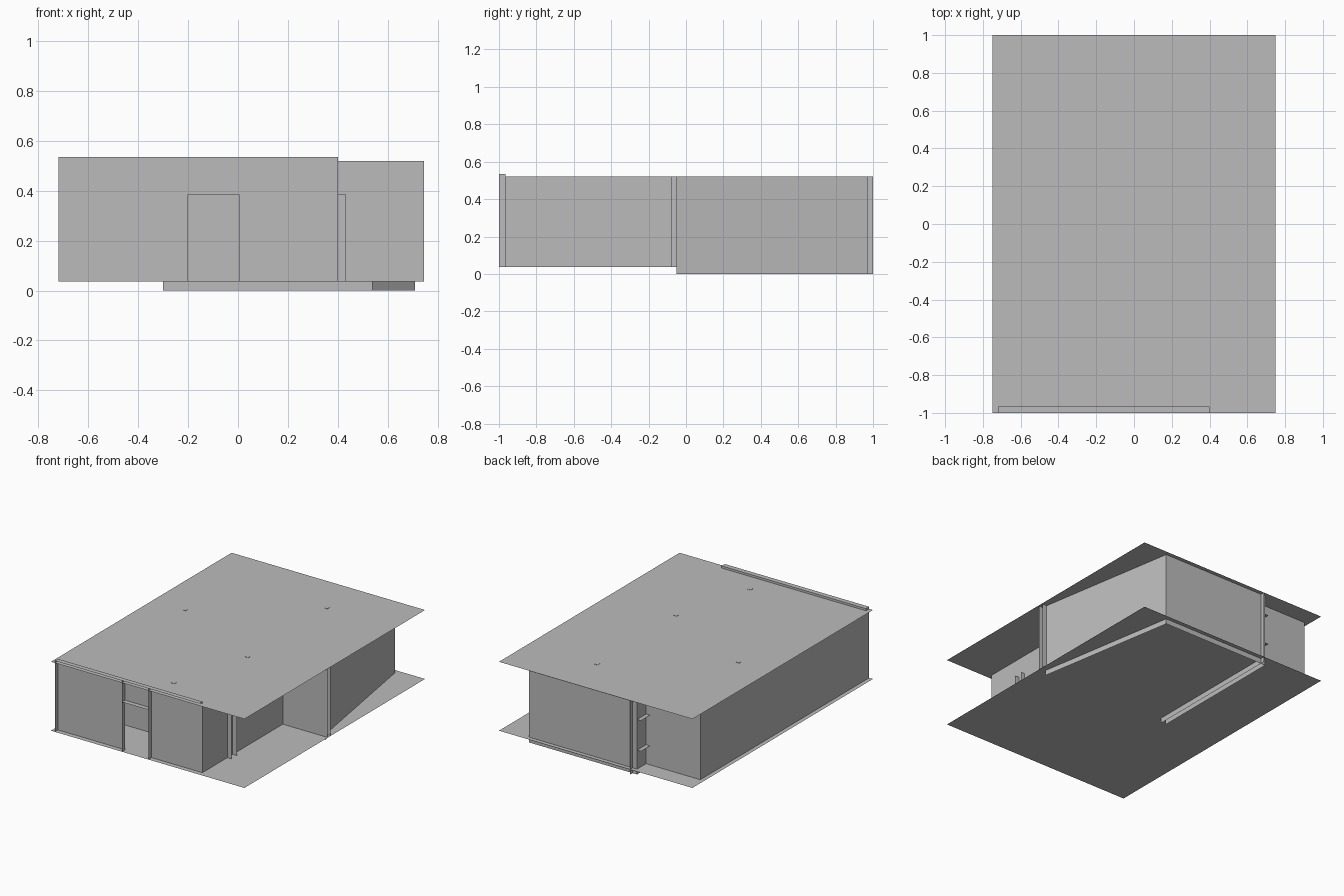
import bpy
import bmesh

cube = bpy.data.objects.get("Cube")
if cube:
    bpy.data.objects.remove(cube, do_unlink=True)

grey = bpy.data.materials.new("plain grey")
grey.use_nodes = True
COLOUR = (0.5, 0.5, 0.5, 1)
grey.diffuse_color = COLOUR
grey.node_tree.nodes["Principled BSDF"].inputs["Base Color"].default_value = COLOUR

FLOOR, CEILING, PARAPET, HEAD = 0.037, 0.52, 0.535, 0.385
FRONT, FRONT_IN, MID, MID_IN, REAR = -1.0, -0.965, -0.075, -0.04, 0.97
LEFT, SIDE = -0.72, 0.4
ROOM, ROOM_OUT = -0.265, -0.3


def sheets(name, quads):
    """One object made of flat single-sided sheets."""
    bm = bmesh.new()
    for quad in quads:
        bm.faces.new([bm.verts.new(p) for p in quad])
    mesh = bpy.data.meshes.new(name)
    bm.to_mesh(mesh)
    bm.free()
    mesh.materials.append(grey)
    obj = bpy.data.objects.new(name, mesh)
    bpy.context.collection.objects.link(obj)
    return obj


def upright(a, b, z0=FLOOR, z1=CEILING):
    return [(*a, z0), (*b, z0), (*b, z1), (*a, z1)]


def flat(x0, x1, y0, y1, z):
    return [(x0, y0, z), (x1, y0, z), (x1, y1, z), (x0, y1, z)]


def pierced(y, x0, x1, d0, d1, top=CEILING):
    """Wall along x with a doorway between d0 and d1."""
    return [upright((x0, y), (d0, y), z1=top),
            upright((d1, y), (x1, y), z1=top),
            upright((d0, y), (d1, y), HEAD, top)]


# Floor and ceiling slabs
sheets("floor", [flat(-0.75, 0.75, -1, 1, FLOOR)])
sheets("ceiling", [flat(-0.75, 0.75, -1, 1, CEILING)])

# Front wall, recessed behind its frame
DOOR = (-0.2, 0.005)
sheets("front_wall", pierced(FRONT_IN, LEFT, SIDE, *DOOR, top=PARAPET))
frame = [upright((x, FRONT), (x, FRONT_IN), z1=PARAPET) for x in (LEFT, *DOOR)]
frame += [flat(LEFT, SIDE, FRONT, FRONT_IN, PARAPET),
          flat(*DOOR, FRONT, FRONT_IN, HEAD)]
sheets("front_frame", frame)

# Outer walls of the front wing
sheets("left_wall", [upright((LEFT, 0.87), (LEFT, FRONT))])
sheets("left_rear_wall", [upright((ROOM_OUT, 0.87), (LEFT, 0.87))])
sheets("side_wall", [upright((SIDE, FRONT_IN), (SIDE, MID))])
sheets("side_fins", [upright((SIDE, y), (SIDE + 0.033, y), z1=HEAD)
                     for y in (-0.69, -0.63)])
sheets("hall_wall", [upright((LEFT, -0.66), (SIDE, -0.66))])

# Hollow wall between the wing and the rear room
INNER = (0.0, 0.2)
middle = pierced(MID, ROOM, 0.745, *INNER) + pierced(MID_IN, ROOM, 0.745, *INNER)
middle += [upright((x, MID), (x, MID_IN)) for x in INNER]
middle.append(flat(*INNER, MID, MID_IN, HEAD))
sheets("middle_wall", middle)

# Rear room, whose walls reach below the floor
sheets("room_left_wall", [upright((ROOM, 1), (ROOM, MID_IN), 0),
                          upright((ROOM_OUT, REAR), (ROOM_OUT, MID_IN), 0)])
sheets("room_rear_wall", [upright((0.54, REAR), (ROOM_OUT, REAR), 0)])
sheets("room_slanted_wall", [upright((0.71, -0.05), (0.54, REAR), 0)])
sheets("window_ledges", [flat(ROOM_OUT - 0.03, ROOM_OUT, 0.87, REAR, z)
                         for z in (0.17, HEAD)])

# Small square ceiling lights
R = 0.013
for i, (x, y) in enumerate([(-0.5, 0.13), (0.22, 0.67), (0.23, -0.22), (0.07, -0.81)]):
    bpy.ops.mesh.primitive_cube_add(size=1, location=(x, y, CEILING))
    light = bpy.context.object
    light.name = "ceiling_lamp_%d" % (i + 1)
    light.scale = (2 * R, 2 * R, 0.004)
    light.data.materials.append(grey)
